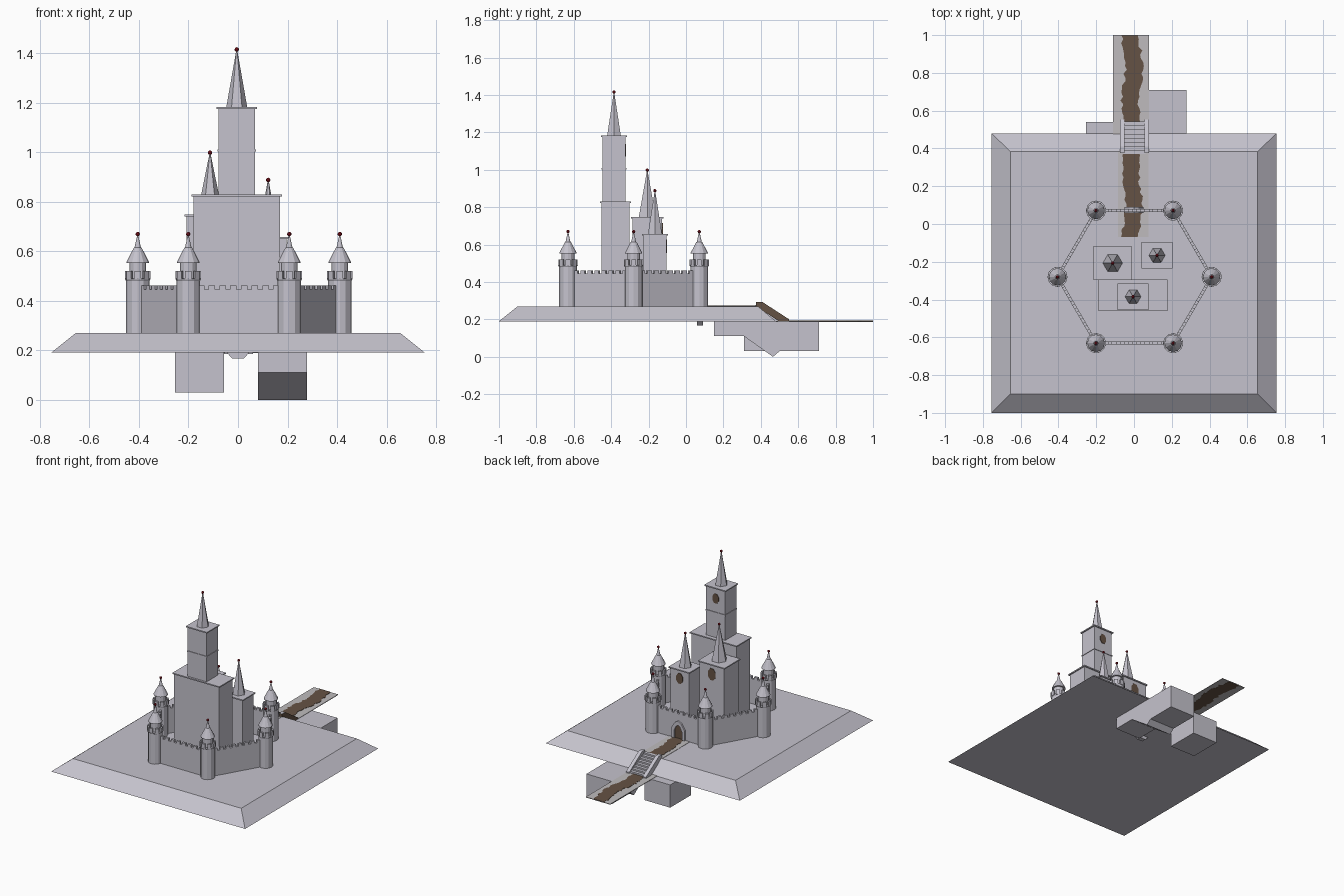
import bpy, bmesh, math, random
from mathutils import Vector

if "Cube" in bpy.data.objects:
    bpy.data.objects.remove(bpy.data.objects["Cube"])

random.seed(4)


def material(name, rgb):
    m = bpy.data.materials.new(name)
    m.diffuse_color = (*rgb, 1)
    m.use_nodes = True
    m.node_tree.nodes["Principled BSDF"].inputs["Base Color"].default_value = m.diffuse_color
    return m


STONE = material("pale_stone", (0.56, 0.545, 0.61))
EDGE = material("path_gravel", (0.52, 0.50, 0.51))
BROWN = material("earth_brown", (0.13, 0.085, 0.058))
RED = material("dark_red", (0.22, 0.006, 0.012))


def finish(bm, name, *mats):
    bmesh.ops.recalc_face_normals(bm, faces=bm.faces[:])
    me = bpy.data.meshes.new(name)
    bm.to_mesh(me)
    bm.free()
    for m in mats:
        me.materials.append(m)
    ob = bpy.data.objects.new(name, me)
    bpy.context.collection.objects.link(ob)
    return ob


def add_prism(bm, pts, shift):
    """Extrude a closed polygon of 3D points by a vector."""
    f = bm.faces.new([bm.verts.new(p) for p in pts])
    r = bmesh.ops.extrude_face_region(bm, geom=[f], use_keep_orig=True)
    bmesh.ops.translate(bm, vec=shift,
                        verts=[v for v in r["geom"] if isinstance(v, bmesh.types.BMVert)])


def add_box(bm, x0, x1, y0, y1, z0, z1):
    add_prism(bm, [(x0, y0, z0), (x1, y0, z0), (x1, y1, z0), (x0, y1, z0)], (0, 0, z1 - z0))


def add_lathe(bm, cx, cy, profile, n, turn=0.0):
    """Rings of (radius, z) joined into a closed turned solid."""
    rings = [[bm.verts.new((cx + r * math.cos(turn + math.tau * i / n),
                            cy + r * math.sin(turn + math.tau * i / n), z)) for i in range(n)]
             for r, z in profile]
    for a, b in zip(rings, rings[1:]):
        for i in range(n):
            j = (i + 1) % n
            bm.faces.new((a[i], a[j], b[j], b[i]))
    bm.faces.new(rings[0])
    bm.faces.new(rings[-1])


def ball(name, x, y, z, r):
    bm = bmesh.new()
    bmesh.ops.create_icosphere(bm, subdivisions=2, radius=r)
    bmesh.ops.translate(bm, vec=(x, y, z), verts=bm.verts[:])
    finish(bm, name, RED)


# Sloped base
bm = bmesh.new()
rings = [[bm.verts.new((sx * hx, y1 if sy > 0 else y0, z))
          for sx, sy in ((-1, -1), (1, -1), (1, 1), (-1, 1))]
         for hx, y0, y1, z in ((0.755, -1.0, 0.48, 0.19), (0.655, -0.9, 0.385, 0.27))]
for i in range(4):
    j = (i + 1) % 4
    bm.faces.new((rings[0][i], rings[0][j], rings[1][j], rings[1][i]))
bm.faces.new(rings[0])
bm.faces.new(rings[1])
finish(bm, "base", STONE)

# Blocks below the base
bm = bmesh.new()
prof = [(0.15, 0.19), (0.15, 0.11), (0.31, 0.11), (0.465, 0), (0.50, 0.03), (0.71, 0.03), (0.71, 0.19)]
add_prism(bm, [(0.08, y, z) for y, z in prof], (0.198, 0, 0))
finish(bm, "right_block", STONE)
bm = bmesh.new()
add_box(bm, -0.255, -0.057, 0.31, 0.54, 0.03, 0.19)
finish(bm, "left_block", STONE)

# Six round wall towers
CX, CY, RX, RY = 0.003, -0.28, 0.408, 0.351
corners = [(CX + RX * math.cos(k * math.pi / 3),
            CY + RY / math.sin(math.pi / 3) * math.sin(k * math.pi / 3)) for k in range(6)]
for x, y in corners:
    bm = bmesh.new()
    add_lathe(bm, x, y, [(0.047, 0.27), (0.047, 0.48), (0.053, 0.49)], 12)
    add_lathe(bm, x, y, [(0.034, 0.48), (0.034, 0.56)], 12)
    for k in range(8):      # merlons
        a = math.tau * k / 8
        arc = [(r, a + d) for r, d in ((0.041, -.24), (0.053, -.24), (0.053, .24), (0.041, .24))]
        add_prism(bm, [(x + r * math.cos(t), y + r * math.sin(t), 0.485) for r, t in arc], (0, 0, 0.035))
    finish(bm, "wall_tower", STONE)
    bm = bmesh.new()
    add_lathe(bm, x, y, [(0.046, 0.552), (0.046, 0.556), (0.017, 0.612), (0.013, 0.615),
                         (0.002, 0.665)], 12)
    finish(bm, "wall_tower_roof", STONE)
    ball("wall_tower_finial", x, y, 0.669, 0.009)

# Crenellated walls between the towers
for k in range(6):
    a, b = Vector((*corners[k], 0)), Vector((*corners[(k + 1) % 6], 0))
    d = (b - a).normalized()
    side = Vector((-d.y, d.x, 0)) * 0.008
    a, b = a + d * 0.03, b - d * 0.03
    bm = bmesh.new()

    def slab(p, q, z0, z1):
        add_prism(bm, [(*(v.xy), z0) for v in (p - side, q - side, q + side, p + side)], (0, 0, z1 - z0))
    slab(a, b, 0.27, 0.445)
    for i in range(8):
        slab(a.lerp(b, (i + 0.2) / 8), a.lerp(b, (i + 0.8) / 8), 0.445, 0.462)
    finish(bm, "curtain_wall", STONE)

# Square buildings: name, x centre, y centre, half x, half y, bottom, top
for name, x, y, hx, hy, z0, z1 in (
        ("keep_lower", -0.005, -0.378, 0.175, 0.075, 0.27, 0.83),
        ("keep_middle", -0.005, -0.385, 0.074, 0.062, 0.83, 1.01),
        ("keep_upper", -0.005, -0.385, 0.074, 0.062, 1.01, 1.183),
        ("left_tower", -0.113, -0.207, 0.095, 0.08, 0.27, 0.748),
        ("right_tower", 0.122, -0.166, 0.073, 0.062, 0.27, 0.657)):
    bm = bmesh.new()
    add_box(bm, x - hx, x + hx, y - hy, y + hy, z0, z1 - 0.008)
    rim = 0.008 if z1 != 1.01 else 0.004
    add_box(bm, x - hx - rim, x + hx + rim, y - hy - rim, y + hy + rim, z1 - 0.008, z1)
    finish(bm, name, STONE)

# Six-sided spires with red finials
for x, y, r, z0, z1 in ((-0.005, -0.385, 0.042, 1.183, 1.412), (-0.113, -0.207, 0.052, 0.748, 0.995),
                        (0.122, -0.166, 0.043, 0.657, 0.885)):
    bm = bmesh.new()
    add_lathe(bm, x, y, [(r, z0), (0.002, z1)], 6)
    finish(bm, "spire", STONE)
    ball("spire_finial", x, y, z1 + 0.003, 0.009)

# Long octagonal windows facing the path
for x, y, z, rx, rz in ((-0.005, -0.323, 1.105, 0.026, 0.036), (-0.113, -0.127, 0.675, 0.031, 0.044),
                        (0.122, -0.104, 0.592, 0.027, 0.039)):
    bm = bmesh.new()
    add_prism(bm, [(x + rx * math.cos(math.tau * (i + .5) / 8), y - 0.002,
                    z + rz * math.sin(math.tau * (i + .5) / 8)) for i in range(8)], (0, 0.005, 0))
    finish(bm, "window", BROWN)

# Gate: pointed frame sunk through the base, with a brown door
outer = [(0.022, 0.166), (0.05, 0.195), (0.05, 0.345), (0.024, 0.385), (0, 0.398)]
outer += [(-x, z) for x, z in reversed(outer[:-1])]
inner = [(x * 0.6, 0.28 + (z - 0.28) * 0.76) for x, z in outer]
bm = bmesh.new()
n = len(outer)
for i in range(n):
    j = (i + 1) % n
    add_prism(bm, [(p[0], 0.058, p[1]) for p in (outer[i], outer[j], inner[j], inner[i])], (0, 0.032, 0))
finish(bm, "gate_frame", STONE)
bm = bmesh.new()
add_prism(bm, [(x, 0.06, z) for x, z in inner], (0, 0.021, 0))
finish(bm, "gate_door", BROWN)


# Gravel path with a ragged earth track
def track(name, y0, y1, z0, z1):
    bm = bmesh.new()
    count = round((y1 - y0) / 0.02)
    left, right = [], []
    for i in range(count + 1):
        y = y0 + (y1 - y0) * i / count
        c = -0.01 + 0.009 * math.sin(y * 17)
        left.append((c - 0.045 + random.uniform(-.009, .009), y, z0))
        right.append((c + 0.045 + random.uniform(-.009, .009), y, z0))
    for i in range(count):
        add_prism(bm, [left[i], right[i], right[i + 1], left[i + 1]], (0, 0, z1 - z0))
    finish(bm, name, BROWN)


for name, x0, x1, y0, y1, z in (("upper_path", -0.085, 0.076, -0.07, 0.385, 0.272),
                                ("lower_path", -0.11, 0.08, 0.47, 1.0, 0.192)):
    bm = bmesh.new()
    add_box(bm, x0, x1, y0, y1, z - 0.004, z)
    finish(bm, name, EDGE)
    track(name + "_track", y0, y1 - 0.001, z - 0.005, z + 0.002)

# Steps down the slope
bm = bmesh.new()
for i in range(8):
    add_box(bm, -0.055, 0.06, 0.37 + 0.0215 * i, 0.3915 + 0.0215 * i, 0.185, 0.278 - 0.0105 * i)
finish(bm, "steps", STONE)

# Sloping side rails, brown on the outer right and front faces
for x in (-0.075, 0.055):
    bm = bmesh.new()
    add_prism(bm, [(x, y, z) for y, z in ((0.375, 0.27), (0.375, 0.292), (0.41, 0.292),
                                          (0.552, 0.2), (0.552, 0.188), (0.50, 0.188))], (0.025, 0, 0))
    ob = finish(bm, "stair_rail", STONE, BROWN)
    for f in ob.data.polygons:
        if f.normal.x > 0.9 or f.normal.y < -0.3:
            f.material_index = 1
